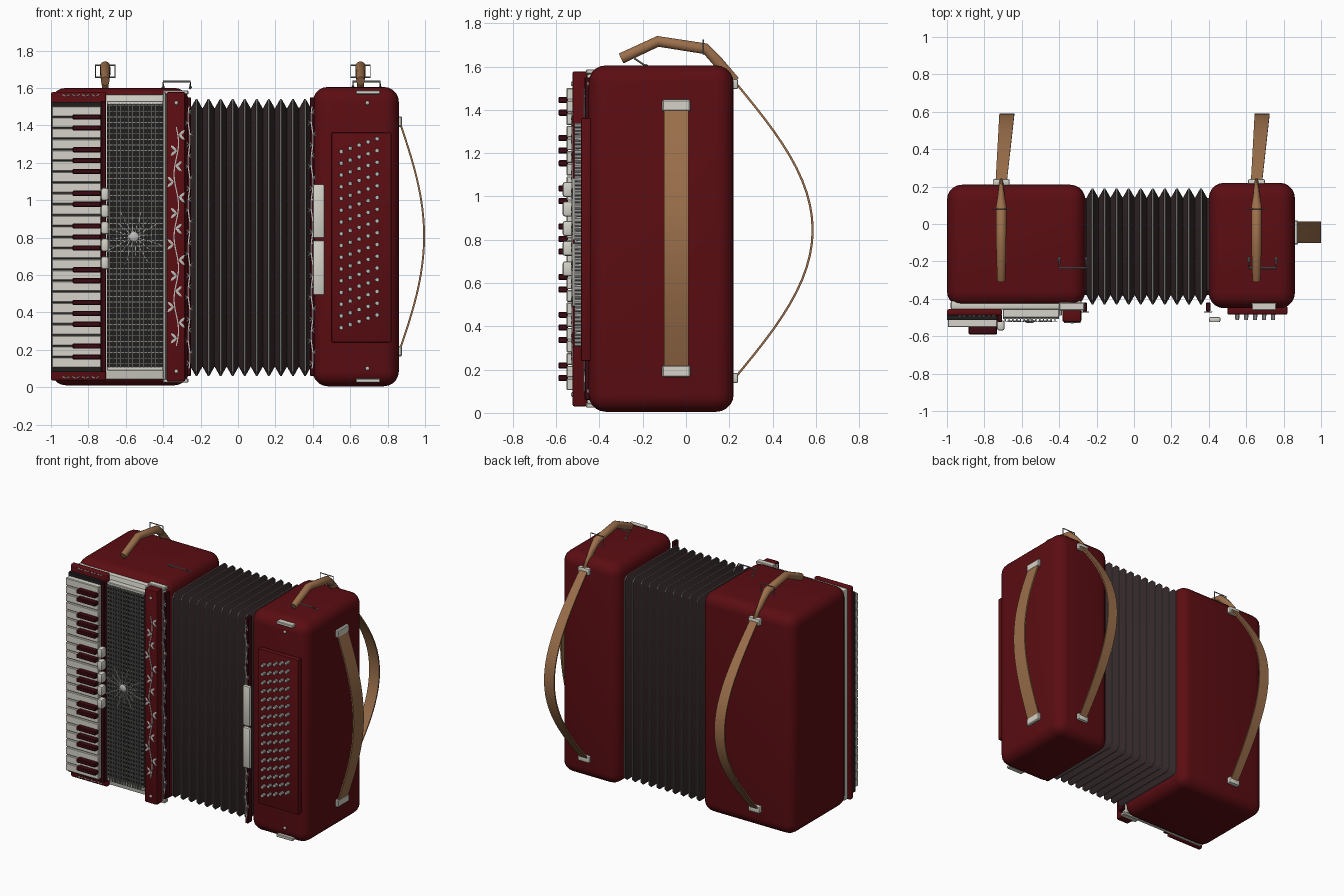
import bpy, bmesh, math
from mathutils import Vector, Matrix

if "Cube" in bpy.data.objects:
    bpy.data.objects.remove(bpy.data.objects["Cube"])

def material(name, r, g, b):
    m = bpy.data.materials.new(name)
    m.diffuse_color = (r, g, b, 1)
    m.use_nodes = True
    m.node_tree.nodes["Principled BSDF"].inputs["Base Color"].default_value = m.diffuse_color
    return m

RED = material("deep red", 0.105, 0.004, 0.006)
DARK = material("dark red", 0.045, 0.003, 0.006)
CREAM = material("cream", 0.66, 0.65, 0.58)
SILVER = material("silver", 0.5, 0.5, 0.48)
STEEL = material("steel grey", 0.24, 0.24, 0.23)
CLOTH = material("bellows brown", 0.036, 0.022, 0.023)
BLACK = material("black", 0.014, 0.012, 0.012)
TAN = material("tan leather", 0.33, 0.16, 0.07)

def add_box(bm, x0, x1, y0, y1, z0, z1, bevel=0, seg=1):
    t = bmesh.new()
    bmesh.ops.create_cube(t, size=1)
    for v in t.verts:
        v.co = ((x0 + x1) / 2 + v.co.x * (x1 - x0), (y0 + y1) / 2 + v.co.y * (y1 - y0),
                (z0 + z1) / 2 + v.co.z * (z1 - z0))
    if bevel:
        bmesh.ops.bevel(t, geom=t.edges[:], offset=bevel, segments=seg, profile=0.5, affect='EDGES')
    me = bpy.data.meshes.new("tmp")
    t.to_mesh(me)
    t.free()
    bm.from_mesh(me)
    bpy.data.meshes.remove(me)

def add_ball(bm, c, size, turn=0, sub=1):
    m = Matrix.Translation(c) @ Matrix.Rotation(turn, 4, 'Y') @ Matrix.Diagonal((*size, 1))
    bmesh.ops.create_icosphere(bm, subdivisions=sub, radius=1, matrix=m)

def add_sweep(bm, pts, axis, widths, thick, sides=6, closed=False):
    """Sweep an oval (or, with 4 sides, a rectangle) along a planar path; axis is the width direction."""
    pts, u, rings, n = [Vector(p) for p in pts], Vector(axis), [], len(pts)
    for i, p in enumerate(pts):
        a, b = (pts[i - 1], pts[(i + 1) % n]) if closed else (pts[max(i - 1, 0)], pts[min(i + 1, n - 1)])
        t = (b - a).normalized()
        nrm = t.cross(u).normalized()
        w = widths[i] if isinstance(widths, (list, tuple)) else widths
        k = 0.7071 if sides == 4 else 0.5
        ring = []
        for s in range(sides):
            g = math.tau * (s + 0.5) / sides
            ring.append(bm.verts.new(p + u * (math.cos(g) * w * k) + nrm * (math.sin(g) * thick * k)))
        rings.append(ring)
    for i in range(n if closed else n - 1):
        a, b = rings[i], rings[(i + 1) % n]
        for s in range(sides):
            bm.faces.new((a[s], a[(s + 1) % sides], b[(s + 1) % sides], b[s]))
    if not closed:
        bm.faces.new(rings[0])
        bm.faces.new(rings[-1])

def finish(bm, name, *mats):
    bmesh.ops.recalc_face_normals(bm, faces=bm.faces[:])
    me = bpy.data.meshes.new(name)
    bm.to_mesh(me)
    bm.free()
    for m in mats:
        me.materials.append(m)
    me.shade_smooth()
    me.set_sharp_from_angle(angle=math.radians(35))
    ob = bpy.data.objects.new(name, me)
    bpy.context.collection.objects.link(ob)

def boxes(name, mat, dims, bevel=0, seg=1):
    bm = bmesh.new()
    for d in dims:
        add_box(bm, *d, bevel, seg)
    finish(bm, name, mat)

def vine(name, x, y, z0, z1, n, amp, leaf):
    bm = bmesh.new()
    f = lambda t: (x + amp * math.sin(t * n * math.pi / 2), y, z0 + t * (z1 - z0))
    add_sweep(bm, [f(i / (n * 3)) for i in range(n * 3 + 1)], (0, 1, 0), 0.006, 0.006, 4)
    for i in range(n):
        c, s = Vector(f((i + 0.5) / n)), (1 if i % 2 else -1)
        for k in (-1, 1):
            add_ball(bm, c + Vector((s * leaf * 0.9, 0, k * leaf * 0.5)), (leaf * 0.35, 0.004, leaf), s * 0.8 * k)
    finish(bm, name, SILVER)

# Main housings
boxes("treble_body", RED, [(-1, -0.26, -0.44, 0.21, 0.01, 1.6)], 0.08, 5)
boxes("bass_body", RED, [(0.4, 0.86, -0.45, 0.22, 0.005, 1.605)], 0.08, 5)

# Bellows: zigzag of chamfered rectangles, steel edge on every fold
bm = bmesh.new()
steps, peaks, pitch = [(-0.30, 0.05)], 10, 0.0645
for i in range(peaks):
    px = -0.222 + i * pitch
    steps += [(px - pitch / 2, 0.05), (px - 0.004, 0), (px + 0.004, 0)]
steps += [(-0.222 + (peaks - 0.5) * pitch, 0.05), (0.45, 0.05)]
rings = []
for x, d in steps:
    a, b, c, e, k = -0.43 + d, 0.19 - d, 0.06 + d, 1.54 - d, 0.025
    sec = [(a + k, c), (b - k, c), (b, c + k), (b, e - k), (b - k, e), (a + k, e), (a, e - k), (a, c + k)]
    rings.append([bm.verts.new((x, y, z)) for y, z in sec])
for i in range(len(rings) - 1):
    for s in range(8):
        fc = bm.faces.new((rings[i][s], rings[i][(s + 1) % 8], rings[i + 1][(s + 1) % 8], rings[i + 1][s]))
        fc.material_index = 1 if steps[i][1] == steps[i + 1][1] == 0 else 0
finish(bm, "bellows", CLOTH, STEEL)

# Bellows edge strips with small vines
for side, x in (("treble", -0.262), ("bass", 0.396)):
    boxes(side + "_bellows_strip", DARK, [(x - 0.012, x + 0.012, -0.468, -0.42, 0.06, 1.55)], 0.004)
    vine(side + "_bellows_vine", x, -0.47, 0.1, 1.5, 24, 0.006, 0.012)

# Treble front: cream plate, trims, keyboard base
boxes("front_plate", CREAM, [(-0.98, -0.28, -0.458, -0.41, 0.04, 1.565)], 0.01, 2)
boxes("front_trims", CREAM, [(-0.402, -0.386, -0.49, -0.45, 0.04, 1.575),
                             (-0.70, -0.40, -0.50, -0.45, 1.51, 1.53), (-0.70, -0.40, -0.50, -0.45, 0.09, 0.11)], 0.003)
boxes("edge_plates", CREAM, [(a, b, -0.462, -0.42, z, z + 0.022)
                             for a, b in ((-0.40, -0.265), (0.63, 0.76)) for z in (0.024, 1.565)], 0.004)
boxes("keyboard_base", RED, [(-1, -0.705, -0.49, -0.455, 0.035, 1.578)], 0.012, 3)
boxes("keyboard_bed", BLACK, [(-1, -0.725, -0.512, -0.485, 0.08, 1.525)])
boxes("keyboard_rail", DARK, [(-0.732, -0.705, -0.525, -0.485, 0.08, 1.53)], 0.004)

# Keys
key = 1.4 / 24
boxes("white_keys", CREAM, [(-0.995, -0.732, -0.552, -0.51, 0.103 + i * key + 0.002, 0.103 + (i + 1) * key - 0.002)
                            for i in range(24)], 0.004)
boxes("black_keys", DARK, [(-0.885, -0.732, -0.59, -0.545, 1.503 - i * key - 0.014, 1.503 - i * key + 0.014)
                           for i in range(1, 24) if i % 7 in (1, 2, 4, 5, 6)], 0.005)
boxes("treble_registers", CREAM, [(-0.732, -0.692, -0.57, -0.515, z - 0.035, z + 0.035)
                                  for z in (0.665, 0.76, 0.852, 0.942, 1.032)], 0.012, 2)
bm = bmesh.new()
for z in (0.052, 1.56):
    for i in range(4):
        x = -0.93 + i * 0.052
        add_ball(bm, (x, -0.492, z), (0.011, 0.005, 0.006), 0.5)
        add_ball(bm, (x + 0.022, -0.492, z), (0.011, 0.005, 0.005), -0.5)
finish(bm, "keyboard_ornaments", SILVER)

# Grille with wire mesh and star
boxes("grille_backing", BLACK, [(-0.70, -0.402, -0.482, -0.45, 0.105, 1.515)])
boxes("grille_wires", STEEL,
      [(-0.692 + i * 0.0205, -0.685 + i * 0.0205, -0.518, -0.508, 0.105, 1.515) for i in range(14)] +
      [(-0.70, -0.402, -0.508, -0.495, 0.12 + i * 0.03, 0.13 + i * 0.03) for i in range(47)])
bm = bmesh.new()
c = Vector((-0.557, -0.52, 0.805))
add_ball(bm, c, (0.028, 0.01, 0.028), 0, 2)
for i in range(16):
    g = math.tau * i / 16 + 0.1
    d = Vector((math.cos(g), 0, math.sin(g)))
    r = 0.155 if i % 2 else 0.11
    add_sweep(bm, [c + d * 0.02, c + d * r], (0, 1, 0), 0.005, 0.005, 4)
    add_ball(bm, c + d * r * 0.75, (0.016, 0.004, 0.004), -g)
finish(bm, "grille_star", SILVER)

# Decorated strip beside the grille
boxes("vine_strip", RED, [(-0.382, -0.282, -0.525, -0.455, 0.03, 1.578)], 0.01, 2)
vine("strip_vine", -0.33, -0.527, 0.22, 1.39, 14, 0.012, 0.024)
bm = bmesh.new()
for x, y, z in ((-0.33, -0.526, 1.52), (-0.33, -0.526, 0.085), (0.692, -0.452, 1.52), (0.692, -0.452, 0.10)):
    add_ball(bm, (x, y, z), (0.011, 0.006, 0.011), 0, 2)
finish(bm, "front_screws", SILVER)

# Bass front: button board, buttons, registers
boxes("button_board", RED, [(0.50, 0.82, -0.484, -0.44, 0.24, 1.362)], 0.006, 2)
bm = bmesh.new()
for col in range(5):
    for row in range(16):
        m = (Matrix.Translation((0.552 + col * 0.048, -0.497, 0.318 + row * 0.0628 + col * 0.017))
             @ Matrix.Rotation(math.pi / 2, 4, 'X'))
        bmesh.ops.create_cone(bm, cap_ends=True, segments=10, radius1=0.012, radius2=0.011, depth=0.034, matrix=m)
finish(bm, "bass_buttons", SILVER)
boxes("bass_registers", CREAM, [(0.402, 0.462, -0.525, -0.497, 0.492, 0.784),
                                (0.402, 0.462, -0.525, -0.497, 0.797, 1.085)], 0.008, 2)

# Hand strap on the bass side
N = 24
bm = bmesh.new()
add_sweep(bm, [(0.862 + 0.133 * math.sin(math.pi * i / N), -0.045, 1.425 - 1.235 * i / N) for i in range(N + 1)],
          (0, 1, 0), 0.115, 0.01, 4)
finish(bm, "hand_strap", TAN)
boxes("hand_strap_brackets", CREAM, [(0.85, 0.878, -0.11, 0.02, z, z + 0.055) for z in (0.165, 1.392)], 0.006)

# Shoulder straps, top handles, buckles and wire loops, one set per body
for side, x in (("treble", -0.71), ("bass", 0.655)):
    bm = bmesh.new()
    s = [math.sin(math.pi * i / N) for i in range(N + 1)]
    add_sweep(bm, [(x + 0.03 * s[i], 0.225 + 0.36 * s[i], 1.53 - 1.37 * i / N) for i in range(N + 1)],
              (1, 0, 0), [0.06 + 0.02 * v for v in s], 0.01, 4)
    finish(bm, side + "_shoulder_strap", TAN)
    boxes(side + "_strap_brackets", CREAM, [(x - 0.045, x + 0.045, 0.205, 0.24, z, z + 0.048)
                                            for z in (0.137, 1.495)], 0.008, 2)
    bm = bmesh.new()
    add_sweep(bm, [(x, -0.3, 1.637), (x, -0.13, 1.716), (x, 0.09, 1.682), (x, 0.14, 1.63), (x, 0.225, 1.53)],
              (1, 0, 0), [0.045, 0.055, 0.058, 0.04, 0.02], 0.052, 12)
    finish(bm, side + "_top_handle", TAN)
    bm = bmesh.new()
    add_sweep(bm, [(x - 0.052, 0.08, 1.657), (x + 0.052, 0.08, 1.657), (x + 0.052, 0.08, 1.722), (x - 0.052, 0.08, 1.722)],
              (0, 1, 0), 0.007, 0.009, 6, True)
    finish(bm, side + "_buckle", STEEL)
    a = -0.40 if x < 0 else 0.615
    u = Vector((0, 0.55, 0.83)).normalized()
    bm = bmesh.new()
    add_sweep(bm, [(a, -0.185, 1.602), (a, -0.235, 1.635), (a + 0.145, -0.235, 1.635), (a + 0.145, -0.185, 1.602)],
              u, 0.01, 0.01, 6)
    for dx in (0, 0.145):
        add_ball(bm, (a + dx, -0.185, 1.602), (0.01, 0.01, 0.01))
    finish(bm, side + "_wire_loop", STEEL)
